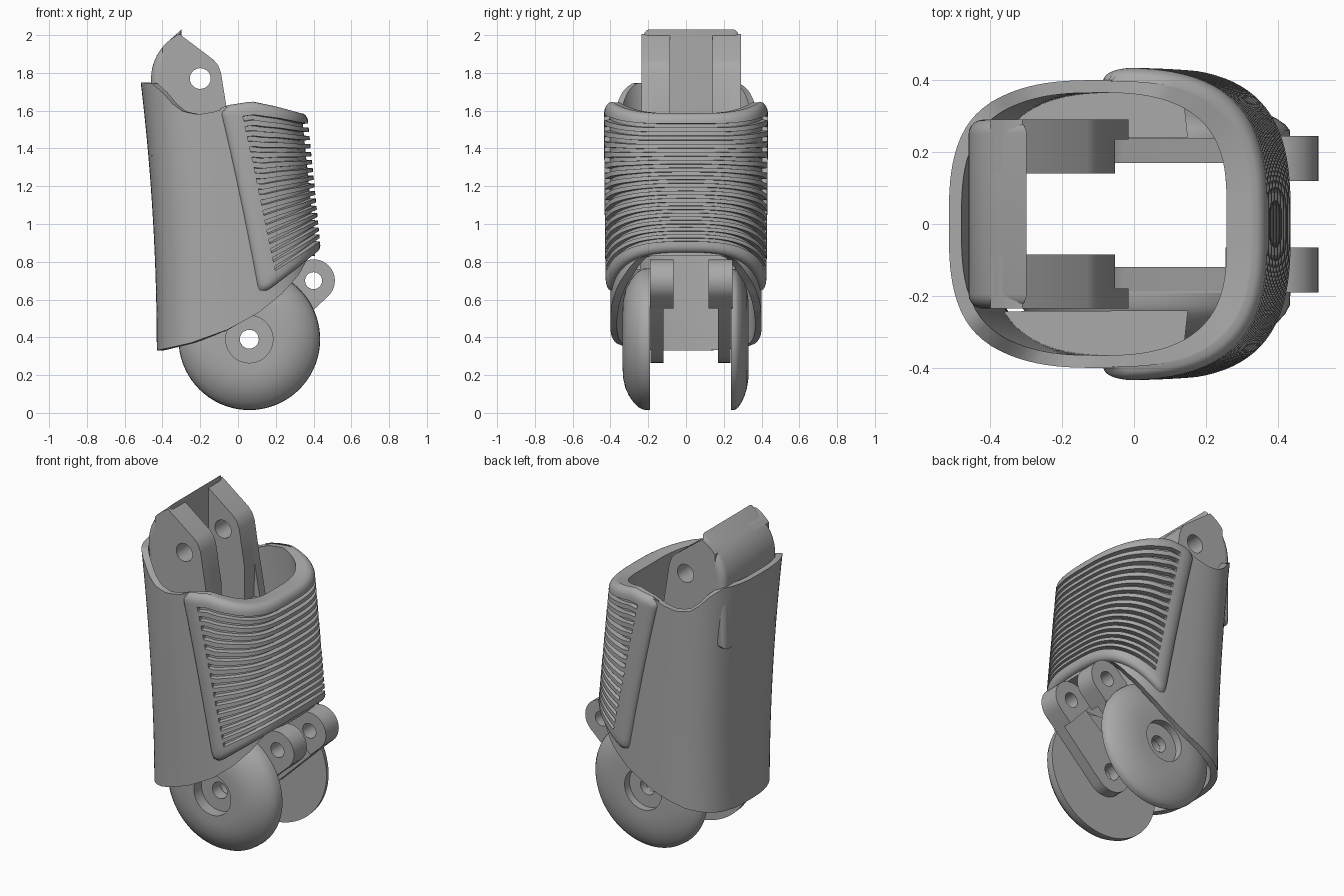
import bpy, bmesh, math

cube = bpy.data.objects.get("Cube")
if cube:
    bpy.data.objects.remove(cube, do_unlink=True)

grey = bpy.data.materials.new("plain_grey")
grey.use_nodes = True
grey.diffuse_color = (0.4, 0.4, 0.4, 1)
grey.node_tree.nodes["Principled BSDF"].inputs["Base Color"].default_value = (0.4, 0.4, 0.4, 1)


def finish(name, mesh, angle=35):
    ob = bpy.data.objects.new(name, mesh)
    bpy.context.scene.collection.objects.link(ob)
    mesh.materials.clear()
    mesh.materials.append(grey)
    bpy.ops.object.select_all(action='DESELECT')
    ob.select_set(True)
    bpy.context.view_layer.objects.active = ob
    bpy.ops.object.shade_smooth_by_angle(angle=math.radians(angle))
    return ob


def grid_mesh(name, rows, wrap_u=False, wrap_v=False, angle=35):
    """Skin a list of point rows."""
    bm = bmesh.new()
    vs = [[bm.verts.new(p) for p in row] for row in rows]
    n, m = len(vs), len(vs[0])
    for i in range(n if wrap_v else n - 1):
        for j in range(m if wrap_u else m - 1):
            a, b = (i + 1) % n, (j + 1) % m
            bm.faces.new((vs[i][j], vs[i][b], vs[a][b], vs[a][j]))
    bmesh.ops.recalc_face_normals(bm, faces=bm.faces)
    me = bpy.data.meshes.new(name)
    bm.to_mesh(me)
    bm.free()
    return finish(name, me, angle)


def plate(name, outline, lo, hi, holes=(), bevel=0.0, flat=False):
    """Extrude an outline along y (or along z when flat), with round holes."""
    cu = bpy.data.curves.new(name, 'CURVE')
    cu.dimensions, cu.fill_mode = '2D', 'BOTH'
    cu.extrude = (hi - lo) / 2 - bevel
    cu.bevel_depth, cu.bevel_resolution = bevel, 4
    for pts in [outline] + [arc(x, z, r, 0, 345, 24) for x, z, r in holes]:
        sp = cu.splines.new('POLY')
        sp.points.add(len(pts) - 1)
        for p, (x, z) in zip(sp.points, pts):
            p.co = (x, z, 0, 1)
        sp.use_cyclic_u = True
    tmp = bpy.data.objects.new(name + "_curve", cu)
    bpy.context.scene.collection.objects.link(tmp)
    me = bpy.data.meshes.new_from_object(tmp.evaluated_get(bpy.context.evaluated_depsgraph_get()))
    bpy.data.objects.remove(tmp, do_unlink=True)
    mid = (lo + hi) / 2
    for v in me.vertices:
        x, y, z = v.co
        v.co = (x, y, z + mid) if flat else (x, mid - z, y)
    return finish(name, me)


def arc(cx, cz, r, a0, a1, n):
    angles = [math.radians(a0 + (a1 - a0) * i / (n - 1)) for i in range(n)]
    return [(cx + r * math.cos(a), cz + r * math.sin(a)) for a in angles]


def lerp_table(table, x):
    if x <= table[0][0]:
        return table[0][1]
    for (x0, z0), (x1, z1) in zip(table, table[1:]):
        if x <= x1:
            return z0 + (z1 - z0) * (x - x0) / (x1 - x0)
    return table[-1][1]


TOP = [(-.52, 1.75), (-.45, 1.745), (-.4, 1.7), (-.35, 1.635), (-.3, 1.595), (-.22, 1.58),
       (-.13, 1.595), (-.05, 1.625), (.08, 1.645), (.2, 1.62), (.32, 1.585), (.42, 1.57)]
BOTTOM = [(-.43, .33), (-.25, .37), (-.05, .44), (.12, .53), (.25, .63), (.35, .73), (.42, .83)]


def section(theta, z, off=0.0):
    """Point on the rounded cross-section at height z, moved outward by off."""
    left = -.43 - .085 * (max(z - .33, 0) / 1.42) ** 2
    right = .405 - .1 * (z - .85)
    a, b, cx = (right - left) / 2 + off, .4 + off, (left + right) / 2
    c, s = math.cos(theta), math.sin(theta)
    r = (abs(c / a) ** 3 + abs(s / b) ** 3) ** (-1 / 3)
    return cx + r * c, r * s, z


# Shell: open sleeve with shaped rims and a thicker wall toward +x
def shell_row(t, inner):
    row = []
    for k in range(112):
        th = 2 * math.pi * k / 112
        x = section(th, .33 + 1.35 * t)[0]
        z0, z1 = lerp_table(BOTTOM, x), lerp_table(TOP, x)
        off = -(.035 + .04 * max(math.cos(th), 0) ** 2) if inner else 0
        row.append(section(th, z0 + (z1 - z0) * t, off))
    return row


N = 18
grid_mesh("shell", [shell_row(i / N, False) for i in range(N + 1)]
          + [shell_row(1 - i / N, True) for i in range(N + 1)], True, True)

# Grip pad: raised rounded panel with a stack of grooves
SLOTS, DEPTH = 16, .035
V0, V1 = .075, .945
pitch = (V1 - V0) / SLOTS
vs = [(i / 6) ** 1.6 * V0 for i in range(6)]
grooves = []
for i in range(SLOTS):
    a = V0 + pitch * (i + .3)
    grooves.append((a, a + pitch * .42))
    vs += [a - .002, a, a + pitch * .42, a + pitch * .42 + .002]
vs += [1 - (i / 6) ** 1.6 * (1 - V1) for i in range(6, -1, -1)]
half = [i / 22 * .84 for i in range(23)] + [.845] + [1 - (i / 8) ** 1.6 * .145 for i in range(7, -1, -1)]
us = [-u for u in reversed(half[1:])] + half


def pad_point(u, v):
    edge = math.atan2(.41, .08 - .13 * v + .04)
    th = u * edge
    x = section(th, .65 + .95 * v)[0]
    low, high = .62 + .75 * max(x - .12, 0), lerp_table(TOP, x) + .004
    ku = 1 - min((1 - abs(u)) / .13, 1)
    kv = 1 - min(v / .07, (1 - v) / .05, 1)
    k = math.hypot(ku, kv)
    d = DEPTH * math.sqrt(max(0, 1 - k * k)) - (.004 if k > .99 else 0)
    if abs(u) < .843 and any(a - 1e-6 <= v <= b + 1e-6 for a, b in grooves):
        d = .006
    return section(th, low + (high - low) * v, d)


grid_mesh("grip_pad", [[pad_point(u, v) for u in us] for v in vs])

# Inner ledges above the discs
for side, name in ((1, "back_ledge"), (-1, "front_ledge")):
    pts = [section(math.radians(a), .78, -.025)[:2] for a in range(5, 180, 3)]
    pts = [(.15, .24)] + [p for p in pts if p[0] < .15 and p[1] > .24]
    plate(name, [(x, y * side) for x, y in pts], .76, .8, flat=True)

# Upper knuckle: rounded back wall and two drilled cheeks
PX, PZ = -.2, 1.77
wall = arc(PX, PZ, .22, 180, 129, 10) + [(-.34, 1.4), (-.42, 1.4)]
plate("knuckle_back", wall, -.235, .29, bevel=.04)
for name, lo, hi, limit in (("front_cheek", -.235, -.18, 0), ("front_inner_cheek", -.18, -.085, -.055),
                            ("back_inner_cheek", .14, .235, -.055), ("back_cheek", .235, .29, 0)):
    outline = arc(PX, PZ, .26, 140, 115, 8) + [(-.13, 1.87), (-.105, 1.84), (-.09, 1.8),
                                               (-.053, 1.57), (min(-.015, limit), 1.36), (-.4, 1.36)]
    plate(name, outline, lo, hi, [(PX, PZ, .055)])

# Lower domed discs with a recessed bore
HX, HZ = .06, .39
PROFILE = [(.05, 0), (.375, 0), (.373, .25), (.36, .42), (.335, .6), (.3, .77), (.26, .9),
           (.21, .98), (.17, 1), (.125, 1), (.125, .5), (.05, .5)]
for name, base, depth in (("front_disc", -.19, -.145), ("back_disc", .237, .095)):
    rows = []
    for k in range(72):
        a = 2 * math.pi * k / 72
        rows.append([(HX + r * math.cos(a), base + depth * d, HZ + r * math.sin(a)) for r, d in PROFILE])
    grid_mesh(name, rows, True, True)

# Link arms from the disc axle to the hinge lugs
LX, LZ = .4, .7
tilt = math.degrees(math.atan2(LZ - HZ, LX - HX))
link = arc(HX, HZ, .125, tilt + 90, tilt + 270, 18) + arc(LX, LZ, .11, tilt - 90, tilt + 90, 18)
lug = arc(LX, LZ, .113, tilt - 90, tilt + 90, 20) + arc(LX - .07, LZ - .065, .113, tilt + 90, tilt + 90.1, 2) \
    + arc(LX - .07, LZ - .065, .113, tilt - 90.1, tilt - 90, 2)
for side, (a0, a1), (b0, b1) in (("front", (-.188, -.12), (-.19, -.065)), ("back", (.17, .236), (.12, .245))):
    plate(side + "_link", link, a0, a1, [(HX, HZ, .05), (LX, LZ, .045)])
    plate(side + "_lug", lug, b0, b1, [(LX, LZ, .045)])
